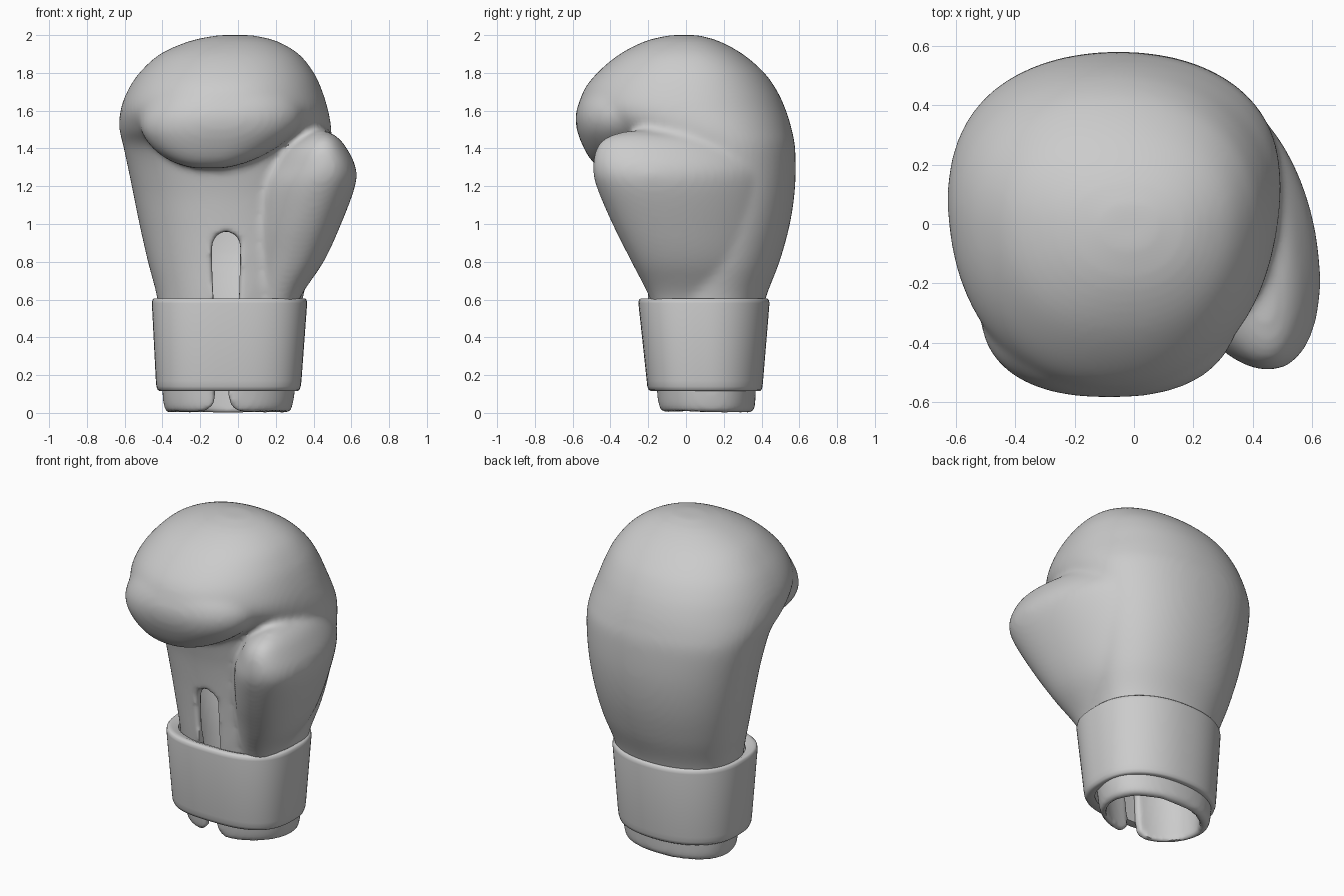
import bpy, bmesh, math

if "Cube" in bpy.data.objects:
    bpy.data.objects.remove(bpy.data.objects["Cube"])


def spline(rows, steps):
    """Catmull-Rom interpolation of rows of numbers."""
    out = []
    for i in range(len(rows) - 1):
        a, b, c, d = rows[max(i - 1, 0)], rows[i], rows[i + 1], rows[min(i + 2, len(rows) - 1)]
        for s in range(steps):
            t = s / steps
            out.append([0.5 * (2 * q + (r - p) * t + (2 * p - 5 * q + 4 * r - w) * t * t
                               + (3 * q - p - 3 * r + w) * t ** 3)
                        for p, q, r, w in zip(a, b, c, d)])
    return out + [list(rows[-1])]


def make_object(name, bm):
    bmesh.ops.recalc_face_normals(bm, faces=bm.faces)
    mesh = bpy.data.meshes.new(name)
    bm.to_mesh(mesh)
    bm.free()
    ob = bpy.data.objects.new(name, mesh)
    bpy.context.collection.objects.link(ob)
    return ob


def loft(name, rows, front=2.2, back=2.1, taper=0.0, skew=0.0, steps=5, closed=False, n=72):
    """Skin horizontal superellipse rings given as (z, x0, x1, y_front, y_back)."""
    bm = bmesh.new()
    rings = []
    for z, x0, x1, y0, y1 in (spline(rows, steps) if steps > 1 else rows):
        ring = []
        for k in range(n):
            a = 2 * math.pi * k / n
            e = 2 / (back if k < n / 2 else front)
            u = math.copysign(abs(math.cos(a)) ** e, math.cos(a))
            v = math.copysign(abs(math.sin(a)) ** e, math.sin(a))
            x = (x0 + x1) / 2 + (x1 - x0) / 2 * u * (1 + taper * v) + skew * v * (x1 - x0)
            ring.append(bm.verts.new((x, (y0 + y1) / 2 + (y1 - y0) / 2 * v, z)))
        rings.append(ring)
    pairs = list(zip(rings, rings[1:]))
    if closed:
        pairs.append((rings[-1], rings[0]))
    else:
        bm.faces.new(rings[0])
        bm.faces.new(rings[-1])
    for a, b in pairs:
        for k in range(n):
            j = (k + 1) % n
            bm.faces.new((a[k], a[j], b[j], b[k]))
    return make_object(name, bm)


def select(*obs):
    bpy.ops.object.select_all(action='DESELECT')
    for ob in obs:
        ob.select_set(True)
    bpy.context.view_layer.objects.active = obs[0]


# main glove body, from the sleeve mouth to the knuckles
glove = loft("glove_body", [
    (0.00, -.38, .275, -.13, .355), (0.03, -.39, .285, -.145, .365),
    (0.12, -.40, .30, -.155, .37), (0.40, -.41, .32, -.18, .385),
    (0.60, -.425, .34, -.205, .42), (0.80, -.475, .395, -.22, .495),
    (1.00, -.52, .435, -.24, .55), (1.20, -.56, .465, -.27, .578),
    (1.40, -.602, .487, -.33, .578), (1.50, -.625, .492, -.46, .56),
    (1.60, -.62, .475, -.56, .53), (1.70, -.585, .445, -.545, .485),
    (1.80, -.52, .40, -.47, .415), (1.90, -.41, .32, -.35, .30),
    (1.97, -.25, .20, -.21, .17), (2.00, -.10, .07, -.08, .06)],
    front=2.25, back=2.1, taper=0.09)

# curled finger padding that overhangs the palm
fist = loft("finger_curl", [
    (1.295, -.24, -.07, -.44, -.30), (1.33, -.35, .06, -.495, -.20),
    (1.40, -.45, .20, -.54, -.10), (1.50, -.515, .32, -.578, 0),
    (1.60, -.51, .36, -.58, .1), (1.70, -.44, .31, -.52, .1),
    (1.80, -.30, .20, -.30, .05)], front=2.4, back=2.2)

# thumb running up the right side, flowing out of the back of the hand
thumb = loft("thumb", [
    (0.40, .00, .27, -.13, .28), (0.60, .01, .315, -.19, .35),
    (0.80, .02, .44, -.29, .42), (1.00, .04, .53, -.39, .45),
    (1.20, .08, .603, -.475, .45), (1.30, .14, .608, -.493, .42),
    (1.40, .22, .565, -.475, .32), (1.46, .32, .52, -.42, .15),
    (1.495, .41, .46, -.31, -.12)], front=2.1, back=2.0, skew=-0.17)

# hollow for the hand
cavity = loft("hand_cavity_cutter", [
    (-.10, -.33, .225, -.08, .305), (0.12, -.35, .25, -.105, .32),
    (0.40, -.36, .27, -.13, .335), (0.60, -.375, .29, -.155, .37),
    (0.90, -.42, .33, -.165, .44), (1.10, -.40, .32, -.15, .42),
    (1.25, -.20, .10, .0, .2)])

# arched lacing slit through the palm side of the sleeve
outline = [(-.24, -.06), (-.22, .0), (-.165, .015), (-.13, .045), (-.118, .10),
           (-.13, .6), (-.137, .88)]
outline += [(-.062 + .075 * math.cos(a), .88 + .08 * math.sin(a))
            for a in [math.pi * (1 - i / 10) for i in range(1, 10)]]
outline += [(.013, .88), (.003, .6), (-.052, .10), (-.042, .045), (-.01, .015),
            (.04, .0), (.06, -.06)]
bm = bmesh.new()
near = [bm.verts.new((x, -.7, z)) for x, z in outline]
far = [bm.verts.new((x, .02, z)) for x, z in outline]
bm.faces.new(near)
bm.faces.new(far)
for i in range(len(outline)):
    j = (i + 1) % len(outline)
    bm.faces.new((near[i], near[j], far[j], far[i]))
slit = make_object("slit_cutter", bm)

# fuse the padding, hollow it, then soften all seams
select(glove, fist, thumb)
bpy.ops.object.join()


def remesh():
    m = glove.modifiers.new("fuse", 'REMESH')
    m.mode = 'VOXEL'
    m.voxel_size = 0.0165
    m.use_smooth_shade = True


def soften(iterations):
    m = glove.modifiers.new("soften", 'SMOOTH')
    m.factor = 0.5
    m.iterations = iterations


remesh()
soften(6)
for cutter in (cavity, slit):
    cutter.hide_render = True
    m = glove.modifiers.new("cut", 'BOOLEAN')
    m.operation = 'DIFFERENCE'
    m.object = cutter
remesh()
soften(5)
select(glove)
for m in list(glove.modifiers):
    bpy.ops.object.modifier_apply(modifier=m.name)
for cutter in (cavity, slit):
    bpy.data.objects.remove(cutter)

# wrist cuff band
cuff = loft("wrist_cuff", [
    (.118, -.385, .285, -.14, .355), (.115, -.415, .315, -.185, .39),
    (.122, -.425, .325, -.197, .40), (.14, -.432, .332, -.205, .405),
    (.17, -.435, .336, -.208, .408), (.58, -.456, .366, -.252, .442),
    (.598, -.453, .363, -.249, .439), (.606, -.445, .355, -.24, .43),
    (.606, -.432, .342, -.22, .42), (.59, -.40, .315, -.18, .39)],
    front=2.8, back=2.2, steps=1, closed=True, n=80)

select(glove, cuff)
bpy.ops.object.shade_smooth_by_angle(angle=math.radians(50))
